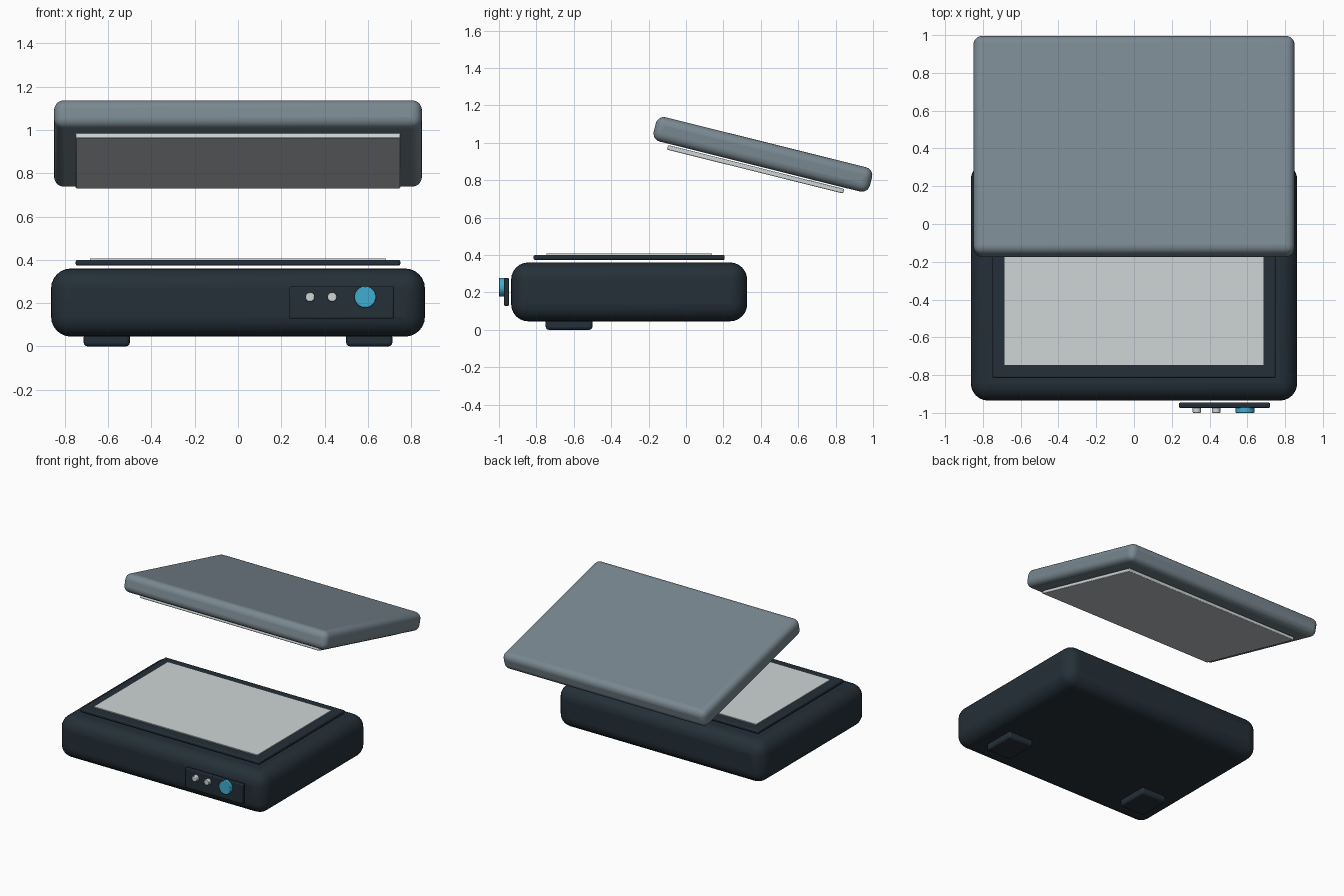
import bpy
import math
from mathutils import Matrix, Vector

cube = bpy.data.objects.get("Cube")
if cube:
    bpy.data.objects.remove(cube, do_unlink=True)


def material(name, rgb):
    mat = bpy.data.materials.new(name)
    mat.use_nodes = True
    mat.diffuse_color = (*rgb, 1)
    mat.node_tree.nodes["Principled BSDF"].inputs["Base Color"].default_value = (*rgb, 1)
    return mat


navy = material("dark navy plastic", (0.018, 0.029, 0.039))
slate = material("slate grey plastic", (0.19, 0.245, 0.28))
pale = material("pale grey", (0.62, 0.66, 0.67))
blue = material("bright blue", (0.05, 0.42, 0.63))


def finish(obj, name, mat, bevel, segments):
    """Name, colour, bevel and smooth one part."""
    obj.name = name
    obj.data.materials.append(mat)
    if bevel:
        mod = obj.modifiers.new("rounded edges", "BEVEL")
        mod.width = bevel
        mod.segments = segments
        mod.limit_method = "ANGLE"
    bpy.ops.object.shade_smooth_by_angle(angle=math.radians(35))
    return obj


def box(name, mat, x, y, z, bevel=0, segments=3):
    """Box given by its (low, high) range on each axis."""
    bpy.ops.mesh.primitive_cube_add(size=1)
    obj = bpy.context.object
    size = Matrix.Diagonal([r[1] - r[0] for r in (x, y, z)]).to_4x4()
    obj.data.transform(size)
    obj.location = [(r[0] + r[1]) / 2 for r in (x, y, z)]
    return finish(obj, name, mat, bevel, segments)


def button(name, mat, x, radius, sides):
    """Round control facing the front."""
    bpy.ops.mesh.primitive_cylinder_add(
        vertices=sides, radius=radius, depth=0.03,
        location=(x, -0.985, 0.228), rotation=(math.pi / 2, 0, 0))
    finish(bpy.context.object, name, mat, 0.004, 2)


# Base with two front feet
box("base", navy, (-0.864, 0.864), (-0.935, 0.327), (0.045, 0.36), 0.092, 6)
for side, sign in (("left", 1), ("right", -1)):
    x = sorted((sign * 0.5, sign * 0.713))
    box(side + "_foot", navy, x, (-0.75, -0.5), (0, 0.06), 0.016)

# Scanning bed
box("bed_frame", navy, (-0.75, 0.75), (-0.815, 0.207), (0.373, 0.4), 0.008, 2)
box("glass", pale, (-0.685, 0.685), (-0.747, 0.14), (0.398, 0.407))

# Control panel
box("control_panel", navy, (0.237, 0.72), (-0.973, -0.946), (0.128, 0.277), 0.006, 2)
button("outer_button", pale, 0.435, 0.022, 16)
button("inner_button", pale, 0.333, 0.022, 16)
button("knob", blue, 0.588, 0.05, 24)

# Raised lid and the pad below it, sharing one tilt
tilt = Matrix.Rotation(math.radians(-14), 4, "X")
lid_centre = Matrix.Translation((0, 0.411, 0.9375))
lid = box("lid", slate, (-0.85, 0.85), (-0.596, 0.596), (-0.067, 0.067), 0.045, 5)
pad = box("lid_pad", pale, (-0.75, 0.75), (-0.504, 0.466), (-0.099, -0.074), 0.005, 2)
for part in (lid, pad):
    part.matrix_world = lid_centre @ tilt @ Matrix.Translation(Vector(part.location))
